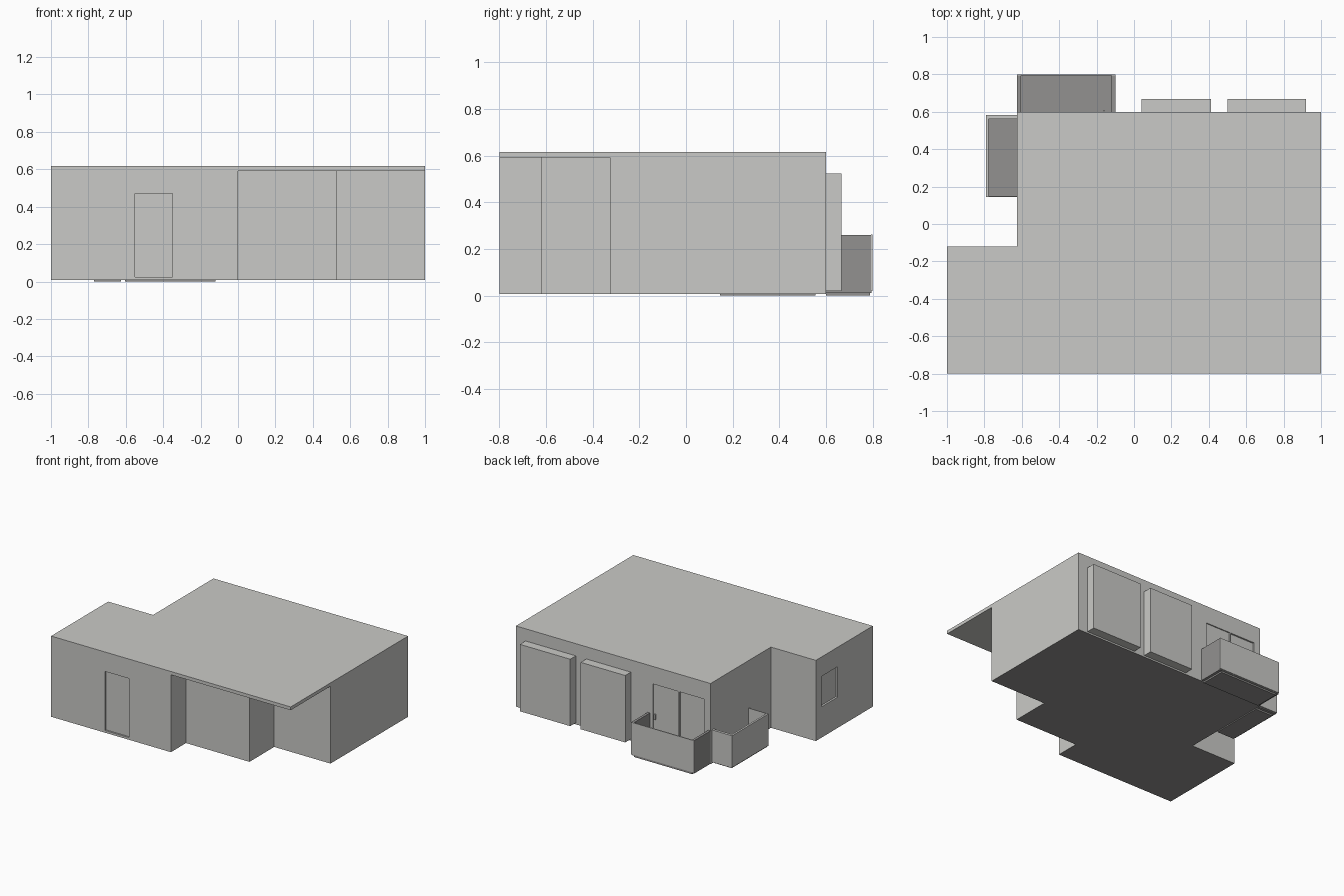
import bpy
import bmesh

if "Cube" in bpy.data.objects:
    bpy.data.objects.remove(bpy.data.objects["Cube"], do_unlink=True)


def make_material(name, colour):
    mat = bpy.data.materials.new(name)
    mat.use_nodes = True
    mat.diffuse_color = (*colour, 1)
    mat.node_tree.nodes["Principled BSDF"].inputs["Base Color"].default_value = (*colour, 1)
    return mat


LIGHT = make_material("light_grey", (0.59, 0.59, 0.57))
DARK = make_material("dark_grey", (0.29, 0.285, 0.28))


def finish(name, bm, *mats):
    bmesh.ops.recalc_face_normals(bm, faces=bm.faces)
    mesh = bpy.data.meshes.new(name)
    bm.to_mesh(mesh)
    bm.free()
    for mat in mats:
        mesh.materials.append(mat)
    obj = bpy.data.objects.new(name, mesh)
    bpy.context.collection.objects.link(obj)
    return obj


def prism(name, outline, z0, z1, *mats, inset=0):
    """Extrude a floor-plan outline, optionally shrunk inwards."""
    bm = bmesh.new()
    face = bm.faces.new([bm.verts.new((x, y, z0)) for x, y in outline])
    if inset:
        rim = bmesh.ops.inset_region(bm, faces=[face], thickness=inset, use_even_offset=True)
        bmesh.ops.delete(bm, geom=rim["faces"], context='FACES')
    top = bmesh.ops.extrude_face_region(bm, geom=list(bm.faces))["geom"]
    verts = [v for v in top if isinstance(v, bmesh.types.BMVert)]
    bmesh.ops.translate(bm, verts=verts, vec=(0, 0, z1 - z0))
    return finish(name, bm, *mats)


def box(name, xs, ys, zs, *mats):
    (x0, x1), (y0, y1) = xs, ys
    return prism(name, [(x0, y0), (x1, y0), (x1, y1), (x0, y1)], *zs, *mats)


def darken_underside(obj):
    for poly in obj.data.polygons:
        poly.material_index = 1 if poly.normal.z < -0.5 else 0


# Floor plans: the roof covers the stepped front of the walls
BACK = [(1, 0.6), (-0.625, 0.6), (-0.625, -0.12), (-1, -0.12), (-1, -0.8)]
wall_plan = BACK + [(0, -0.8), (0, -0.62), (0.53, -0.62), (0.53, -0.325), (1, -0.325)]
roof_plan = BACK + [(1, -0.8)]

walls = prism("walls", wall_plan, 0.02, 0.592, LIGHT)
prism("roof", roof_plan, 0.592, 0.617, LIGHT)
slab = prism("floor_slab", wall_plan, 0.008, 0.02, LIGHT, DARK, inset=0.02)
darken_underside(slab)

# Shallow recesses for the doors and the side window
recesses = [
    ((-0.55, -0.35), (-0.85, -0.788), (0.025, 0.47)),
    ((-0.355, -0.145), (0.592, 0.65), (0.025, 0.485)),
    ((-0.572, -0.365), (0.588, 0.65), (0.025, 0.485)),
    ((-1.05, -0.985), (-0.38, -0.19), (0.24, 0.47)),
]
bpy.context.view_layer.objects.active = walls
for spec in recesses:
    cutter = box("recess_cutter", *spec, LIGHT)
    cutter.hide_render = True
    mod = walls.modifiers.new("recess", 'BOOLEAN')
    mod.operation = 'DIFFERENCE'
    mod.solver = 'EXACT'
    mod.object = cutter
    bpy.ops.object.modifier_apply(modifier=mod.name)
    bpy.data.objects.remove(cutter, do_unlink=True)

# Handle of the balcony door
box("door_handle", (-0.165, -0.155), (0.59, 0.606), (0.22, 0.26), LIGHT)

# Projecting bays on the back wall
for name, xs in (("outer_bay", (0.5, 0.92)), ("inner_bay", (0.04, 0.412))):
    box(name, xs, (0.6, 0.667), (0.02, 0.525), LIGHT)

# Back balcony: light front panel between dark side panels
box("back_balcony_base", (-0.605, -0.12), (0.6, 0.79), (0, 0.012), DARK)
box("back_balcony_floor", (-0.625, -0.1), (0.6, 0.795), (0.012, 0.025), DARK)
box("back_balcony_front", (-0.625, -0.1), (0.793, 0.8), (0.02, 0.262), LIGHT)
for name, x in (("left", -0.12), ("right", -0.625)):
    box("back_balcony_side_" + name, (x, x + 0.02), (0.6, 0.793), (0.02, 0.26), DARK)

# Side balcony
box("side_balcony_base", (-0.77, -0.625), (0.145, 0.555), (0, 0.012), DARK)
box("side_balcony_floor", (-0.785, -0.625), (0.147, 0.575), (0.012, 0.025), DARK)
box("side_balcony_front", (-0.792, -0.777), (0.145, 0.582), (0.02, 0.26), LIGHT)
box("side_balcony_back_panel", (-0.777, -0.625), (0.562, 0.582), (0.02, 0.26), LIGHT)
box("side_balcony_front_panel", (-0.777, -0.625), (0.145, 0.15), (0.02, 0.26), LIGHT)
